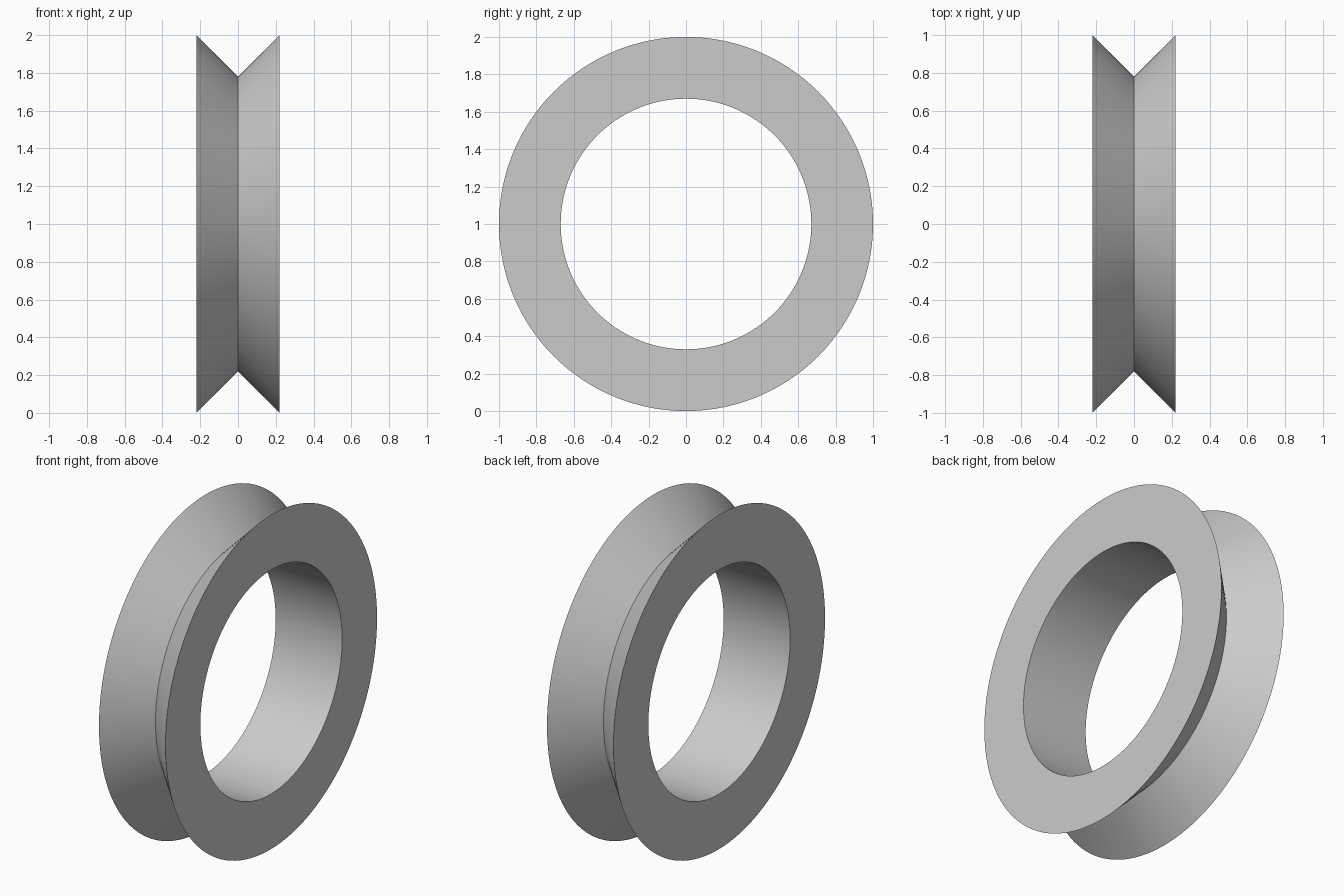
import bpy
import bmesh
from math import radians, tau
from mathutils import Matrix, Vector

cube = bpy.data.objects.get("Cube")
if cube:
    bpy.data.objects.remove(cube, do_unlink=True)

SEGMENTS = 128
HALF_WIDTH = 0.22
RIM, GROOVE, BORE = 1.0, 0.78, 0.67

# Plain grey metal
grey = bpy.data.materials.new("light_grey")
grey.use_nodes = True
colour = (0.6, 0.6, 0.6, 1)
grey.diffuse_color = colour
grey.node_tree.nodes["Principled BSDF"].inputs["Base Color"].default_value = colour

# Ring cross-section (x along the axle, radius): V groove outside, straight bore inside
profile = [
    (-HALF_WIDTH, BORE),
    (-HALF_WIDTH, RIM),
    (0, GROOVE),
    (HALF_WIDTH, RIM),
    (HALF_WIDTH, BORE),
]

# Revolve the section about the x axis
bm = bmesh.new()
rings = []
for i in range(SEGMENTS):
    turn = Matrix.Rotation(tau * i / SEGMENTS, 3, 'X')
    rings.append([bm.verts.new(turn @ Vector((x, 0, r))) for x, r in profile])
for i, ring in enumerate(rings):
    following = rings[(i + 1) % SEGMENTS]
    for j in range(len(profile)):
        k = (j + 1) % len(profile)
        bm.faces.new((ring[j], ring[k], following[k], following[j]))
bmesh.ops.recalc_face_normals(bm, faces=bm.faces)

mesh = bpy.data.meshes.new("grooved_wheel_ring")
bm.to_mesh(mesh)
bm.free()
mesh.materials.append(grey)

wheel = bpy.data.objects.new("grooved_wheel_ring", mesh)
wheel.location.z = RIM
bpy.context.collection.objects.link(wheel)

# Smooth round surfaces with crisp rim, groove and bore edges
bpy.ops.object.select_all(action='DESELECT')
wheel.select_set(True)
bpy.context.view_layer.objects.active = wheel
bpy.ops.object.shade_smooth_by_angle(angle=radians(30))
